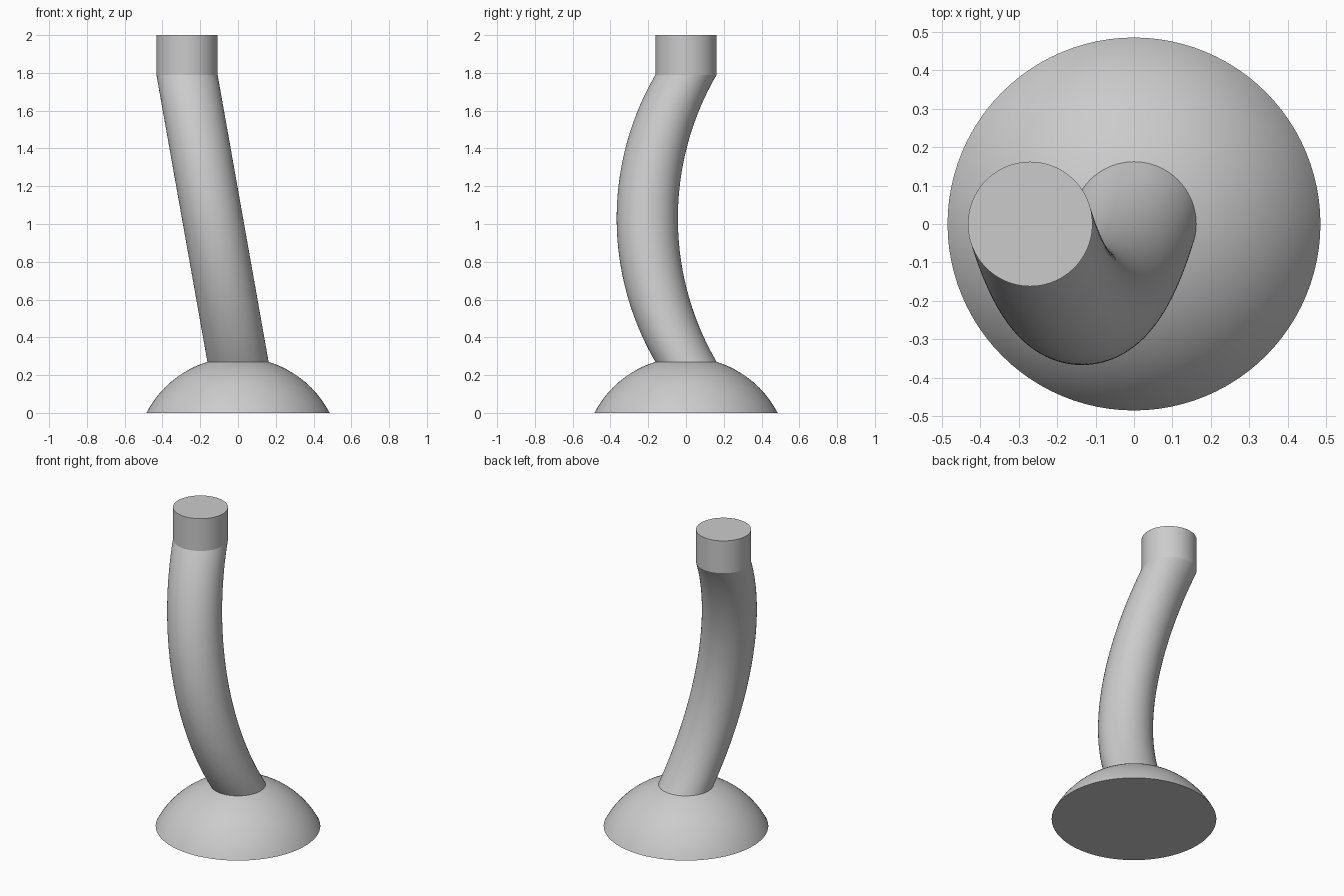
import bpy, bmesh, math

cube = bpy.data.objects.get("Cube")
if cube:
    bpy.data.objects.remove(cube)

SIDES = 96
TUBE_R = 0.162
DOME_TOP, STEM_TOP, TOP = 0.27, 1.79, 2.0
LEAN, BOW = -0.27, 0.205

grey = bpy.data.materials.new("plain grey")
grey.use_nodes = True
colour = (0.6, 0.6, 0.6, 1)
grey.diffuse_color = colour
grey.node_tree.nodes["Principled BSDF"].inputs["Base Color"].default_value = colour


def loft(name, rings, cap_bottom=False, cap_top=False):
    """Skin level circles given as (x, y, z, radius)."""
    bm = bmesh.new()
    loops = []
    for x, y, z, r in rings:
        loops.append([bm.verts.new((x + r * math.cos(a), y + r * math.sin(a), z))
                      for a in (math.tau * i / SIDES for i in range(SIDES))])
    for low, high in zip(loops, loops[1:]):
        for i in range(SIDES):
            j = (i + 1) % SIDES
            bm.faces.new((low[i], low[j], high[j], high[i]))
    if cap_bottom:
        bm.faces.new(loops[0][::-1])
    if cap_top:
        bm.faces.new(loops[-1])
    mesh = bpy.data.meshes.new(name)
    bm.to_mesh(mesh)
    bm.free()
    mesh.materials.append(grey)
    obj = bpy.data.objects.new(name, mesh)
    bpy.context.collection.objects.link(obj)
    bpy.ops.object.select_all(action='DESELECT')
    obj.select_set(True)
    bpy.context.view_layer.objects.active = obj
    bpy.ops.object.shade_smooth_by_angle(angle=math.radians(30))
    return obj


# Base: slice of a sphere whose centre lies below the floor
base_r = 0.485
centre = (TUBE_R**2 + DOME_TOP**2 - base_r**2) / (2 * DOME_TOP)
sphere_r = math.hypot(base_r, centre)
start, end = math.asin(base_r / sphere_r), math.asin(TUBE_R / sphere_r)
dome = []
for i in range(25):
    a = start + (end - start) * i / 24
    dome.append((0, 0, centre + sphere_r * math.cos(a), sphere_r * math.sin(a)))
loft("base_dome", dome, cap_bottom=True)

# Stem: level circles leaning to the right and bowing forward on an arc
half = (STEM_TOP - DOME_TOP) / 2
arc_r = (half**2 + BOW**2) / (2 * BOW)
stem = []
for i in range(49):
    t = i / 48
    dz = half * (2 * t - 1)
    y = arc_r - BOW - math.sqrt(arc_r**2 - dz**2)
    stem.append((LEAN * t, y, DOME_TOP + 2 * half * t, TUBE_R))
loft("curved_stem", stem)

# Upright collar on top
loft("top_collar", [(LEAN, 0, STEM_TOP, TUBE_R), (LEAN, 0, TOP, TUBE_R)], cap_top=True)
